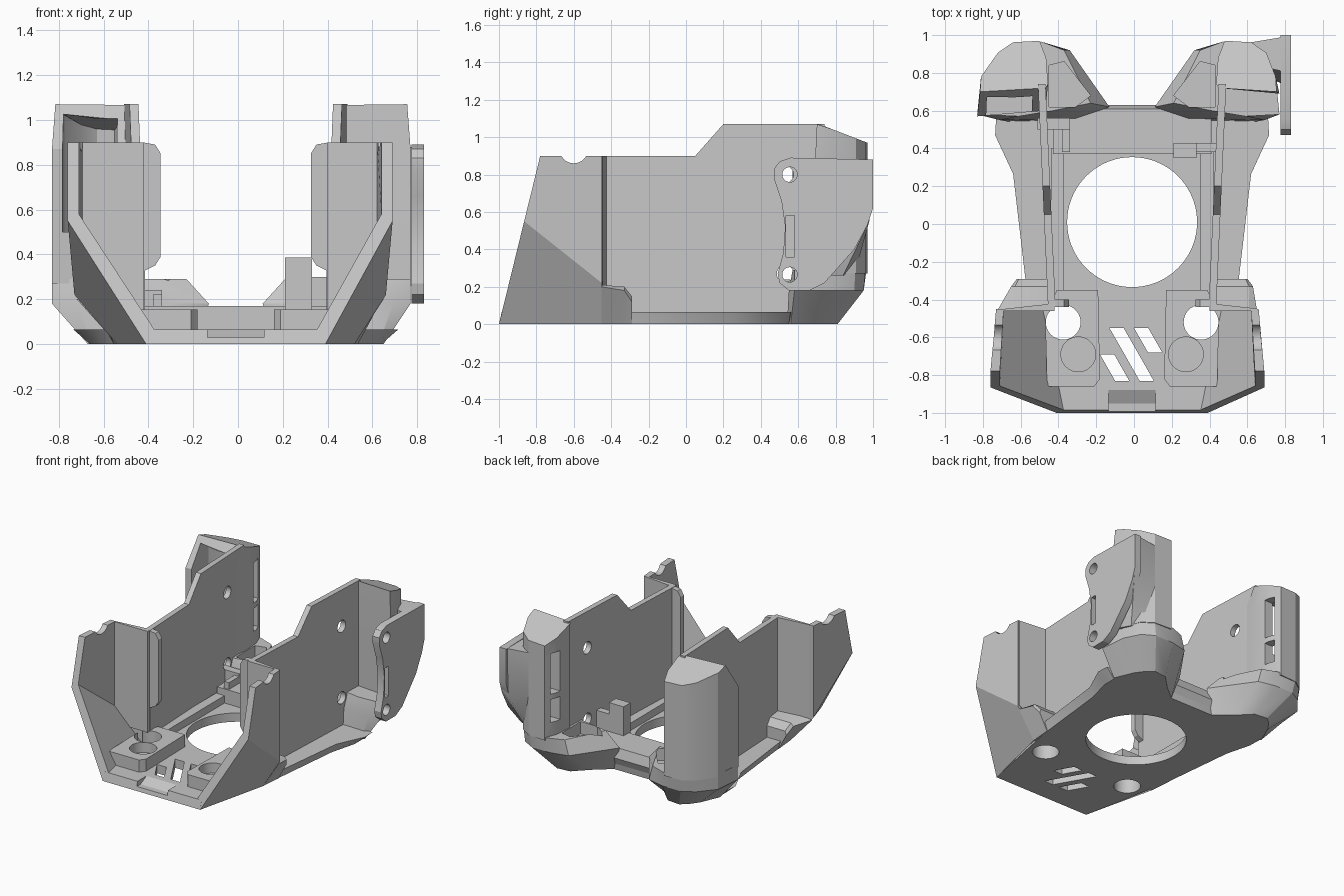
import bpy, bmesh, math

old = bpy.data.objects.get("Cube")
if old:
    bpy.data.objects.remove(old)

grey = bpy.data.materials.new("light_grey")
grey.use_nodes = True
COLOR = (0.57, 0.57, 0.57, 1)
grey.diffuse_color = COLOR
for node in grey.node_tree.nodes:
    if node.type == "BSDF_PRINCIPLED":
        node.inputs["Base Color"].default_value = COLOR

CX = -0.01          # symmetry plane
parts = []


def loft(name, rings, side=1, keep=True):
    """Closed solid through rings of (x, y, z); side -1 mirrors it."""
    bm = bmesh.new()
    rows = [[bm.verts.new((CX + side * x, y, z)) for x, y, z in r] for r in rings]
    n = len(rows[0])
    for a, b in zip(rows, rows[1:]):
        for i in range(n):
            j = (i + 1) % n
            bm.faces.new((a[i], a[j], b[j], b[i]))
    bm.faces.new(rows[0])
    bm.faces.new(rows[-1])
    bmesh.ops.recalc_face_normals(bm, faces=bm.faces)
    mesh = bpy.data.meshes.new(name)
    bm.to_mesh(mesh)
    bm.free()
    mesh.materials.append(grey)
    ob = bpy.data.objects.new(name, mesh)
    bpy.context.collection.objects.link(ob)
    if keep:
        parts.append(ob)
    return ob


def ring(pts, z):
    return [(x, y, z) for x, y in pts]


def upright(pts, y):
    return [(x, y, z) for x, z in pts]


def flat(name, pts, z0, z1, side=1, keep=True):
    return loft(name, [ring(pts, z0), ring(pts, z1)], side, keep)


def box(name, x0, x1, y0, y1, z0, z1, side=1, keep=True):
    return flat(name, [(x0, y0), (x1, y0), (x1, y1), (x0, y1)], z0, z1, side, keep)


def sheet(name, pts, x0, x1, side=1, keep=True, lean=0):
    """Side profile of (y, z) points given a thickness along x."""
    return loft(name, [[(x + lean * y, y, z) for y, z in pts] for x in (x0, x1)], side, keep)


def circle(a, b, r, n=40):
    return [(a + r * math.cos(2 * math.pi * i / n), b + r * math.sin(2 * math.pi * i / n))
            for i in range(n)]


def bolt_hole(side):
    return flat("cutter", circle(0.365, -0.52, 0.092), -0.1, 0.3, side, False)


def cut(ob, cutters):
    for c in cutters:
        c.hide_render = True
        m = ob.modifiers.new("cut", "BOOLEAN")
        m.operation, m.solver, m.object = "DIFFERENCE", "EXACT", c
    bpy.context.view_layer.update()
    dg = bpy.context.evaluated_depsgraph_get()
    mesh = bpy.data.meshes.new_from_object(ob.evaluated_get(dg))
    ob.modifiers.clear()
    ob.data = mesh
    for c in cutters:
        bpy.data.objects.remove(c)


def both(half):
    return half + [(-x, y) for x, y in reversed(half)]


def roof(y):
    return 1.07 - max(0, y - 0.71) * 0.385


# Floor plate with the big round opening, vents, bolt holes and front notch
low = both([(0.40, -1), (0.54, -0.3), (0.60, 0.26), (0.65, 0.45), (0.65, 0.55), (0.2, 0.6)])
high = both([(0.40, -0.985), (0.565, -0.29), (0.63, 0.265), (0.725, 0.47), (0.72, 0.56), (0.2, 0.61)])
floor = loft("floor", [ring(low, 0), ring(high, 0.065)])
cutters = [flat("cutter", circle(0, 0.01, 0.344, 72), -0.1, 0.3, keep=False),
           sheet("cutter", [(-1.1, 0.03), (-0.95, 0.03), (-0.87, 0.07), (-1.1, 0.1)],
                 -0.125, 0.125, keep=False), bolt_hole(1), bolt_hole(-1)]
for x, top, bottom in ((-0.12, -0.55, -0.83), (0.01, -0.55, -0.68), (-0.17, -0.69, -0.83)):
    run = (top - bottom) * 0.57
    cutters.append(flat("cutter", [(x, top), (x + 0.075, top), (x + run + 0.075, bottom),
                                   (x + run, bottom)], -0.1, 0.3, keep=False))
cut(floor, cutters)

# Rear cross beam and cable clips
sheet("rear_beam", [(0.37, 0.03), (0.37, 0.17), (0.61, 0.17), (0.63, 0.1), (0.6, 0.03)], -0.42, 0.42)
box("right_clip", 0.22, 0.34, 0.35, 0.43, 0.15, 0.385)
box("right_clip_foot", 0.32, 0.46, 0.38, 0.43, 0.06, 0.3)
box("left_clip", 0.33, 0.5, 0.5, 0.56, 0.1, 0.24, -1)
box("left_clip_post", 0.33, 0.37, 0.38, 0.56, 0.1, 0.22, -1)

WALL = [(-0.44, 0.04), (-0.44, 0.9), (0.05, 0.9), (0.2, 1.07), (0.74, 1.07), (0.74, 0.04)]

for s, label in ((1, "right"), (-1, "left")):
    # Raised pads around the bolt holes
    pad = flat(label + "_pad", [(0.18, -0.35), (0.40, -0.35), (0.46, -0.52), (0.45, -0.86),
                                (0.2, -0.86), (0.17, -0.82)], 0.05, 0.155, s)
    cut(pad, [bolt_hole(s),
              flat("cutter", circle(0.285, -0.69, 0.092), 0.08, 0.3, s, False)])
    box(label + "_rail", 0.36, 0.43, -0.4, 0.4, 0.05, 0.12, s)

    # Front cheek: upright wall that slants in to the floor along its foot
    out = 0.70 if s > 0 else 0.75
    front = [(0.40, 0), (out, 0.55), (out, 0.9), (out - 0.05, 0.9), (out - 0.05, 0.58), (0.36, 0.06)]
    back = [(0.53, 0), (out - 0.03, 0.22), (out - 0.03, 0.9), (out - 0.07, 0.9),
            (out - 0.07, 0.27), (0.47, 0.06)]
    cheek = loft(label + "_front_cheek", [[(x, -1 + 0.245 * z, z) for x, z in front],
                                          upright(back, -0.45)], s)
    cut(cheek, [sheet("cutter", circle(-0.6, 0.935, 0.075), 0.4, 1, s, False), bolt_hole(s)])

    # Step inward, its slanted shoulder and the rounded tab
    step = [(0.41, 0.15), (0.55, 0.15), (out - 0.04, 0.23), (out - 0.04, 0.9), (0.41, 0.9)]
    loft(label + "_step_panel", [upright(step, -0.46),
                                 [(x, -0.42 - 0.11 * (x - 0.41), z) for x, z in step]], s)
    loft(label + "_shoulder", [
        upright([(0.43, 0.02), (0.53, 0.0), (out - 0.04, 0.2), (0.62, 0.21), (0.43, 0.21)], -0.452),
        upright([(0.43, 0.02), (0.54, 0.0), (0.64, 0.18), (0.62, 0.2), (0.43, 0.2)], -0.33),
        upright([(0.43, 0.02), (0.545, 0.0), (0.61, 0.12), (0.6, 0.15), (0.43, 0.15)], -0.29)], s)
    tab = [(0.42, 0.32), (0.36, 0.35), (0.335, 0.39), (0.335, 0.85), (0.36, 0.89), (0.42, 0.9)]
    loft(label + "_tab", [upright(tab, -0.44), upright(tab, -0.4)], s)

    # Long side wall with bolt holes
    wall = sheet(label + "_side_wall", WALL, 0.425, 0.465, s, lean=0.045)
    cut(wall, [sheet("cutter", circle(0.53, z, 0.045, 24), 0.3, 0.6, s, False)
               for z in (0.8, 0.27)])

    # Rear corner: chamfered foot with a nozzle pocket
    wide = 0.78 if s > 0 else 0.82
    foot = [(0.30, 0.54), (0.18, 0.60), (0.30, 0.70), (0.40, 0.80), (0.50, 0.81),
            (0.55, 0.77), (0.60, 0.70), (0.66, 0.56), (0.64, 0.54)]
    knee = [(0.30, 0.56), (0.12, 0.62), (0.33, 0.92), (0.46, 0.95), (0.61, 0.95),
            (0.70, 0.90), (wide - 0.02, 0.78), (wide, 0.58), (0.70, 0.55)]
    brow = [(0.42, 0.60), (0.22, 0.64), (0.36, 0.92), (0.48, 0.965), (0.63, 0.96),
            (0.71, 0.905), (wide - 0.02, 0.78), (wide, 0.58), (0.60, 0.57)]
    nozzle = loft(label + "_rear_foot", [ring(foot, 0), ring(knee, 0.18), ring(brow, 0.29)], s)
    cut(nozzle, [flat("cutter", [(0.44, 0.84), (0.36, 0.86), (0.22, 0.68), (0.30, 0.62),
                                 (0.44, 0.62)], 0.2, 0.5, s, False)])

    # Tall curved hood above the foot; its front edge leans back near the top
    lip = 0.69 if s > 0 else 0.57
    shell = [(0.445, 0.74), (0.455, 0.88), (0.49, 0.97), (0.63, 0.962), (0.71, 0.908),
             (wide - 0.02, 0.78)]
    plan = [(0.46, lip + 0.03)] + shell + [(wide, lip)]
    crown = [(0.46, 0.72)] + shell + [(wide - 0.015, 0.70)]
    hood = loft(label + "_rear_hood", [ring(plan, 0.27), ring(plan, 0.87),
                                       [(x, y, roof(y)) for x, y in crown]], s)
    openings = [box("cutter", 0.4, 0.58, 0.845, 0.925, a, b, s, False)
                for a, b in ((0.39, 0.56), (0.6, 0.9))]
    if s < 0:
        room = [(0.54, 0.4), (0.52, 0.86), (0.54, 0.93), (0.62, 0.92), (0.69, 0.87),
                (0.765, 0.76), (0.78, 0.4)]
        openings.append(loft("cutter", [ring(room, 0.5),
                                        [(x, y, roof(y) - 0.03) for x, y in room]], s, False))
    cut(hood, openings)

# Mounting plate on one side, with holes, slot and a curved return to the hood
plate_shape = [(0.47, 0.83), (0.5, 0.87), (0.56, 0.89), (1.0, 0.88), (1.0, 0.62), (0.97, 0.53),
               (0.9, 0.4), (0.74, 0.22), (0.66, 0.18), (0.55, 0.18), (0.5, 0.22), (0.49, 0.27),
               (0.52, 0.38), (0.53, 0.52), (0.51, 0.66), (0.47, 0.78)]
plate = sheet("mounting_plate", plate_shape, 0.785, 0.84)
cut(plate, [sheet("cutter", circle(0.555, z, 0.04, 24), 0.7, 0.9, keep=False) for z in (0.8, 0.265)]
    + [sheet("cutter", [(0.535, 0.36), (0.58, 0.36), (0.58, 0.58), (0.535, 0.58)], 0.7, 0.9,
             keep=False)])
loft("plate_return", [ring([(0.62, 0.82), (0.62, 0.9), (0.74, 0.84), (0.80, 0.74)], 0.26),
                      ring([(0.62, 0.85), (0.62, 0.96), (0.83, 0.98), (0.83, 0.80)], 0.55),
                      ring([(0.62, 0.85), (0.62, 0.96), (0.83, 0.995), (0.83, 0.80)], 0.88)])

# Smooth the curved faces, keep the edges crisp
bpy.ops.object.select_all(action="DESELECT")
for ob in parts:
    ob.select_set(True)
bpy.context.view_layer.objects.active = parts[0]
bpy.ops.object.shade_smooth_by_angle(angle=math.radians(25))
